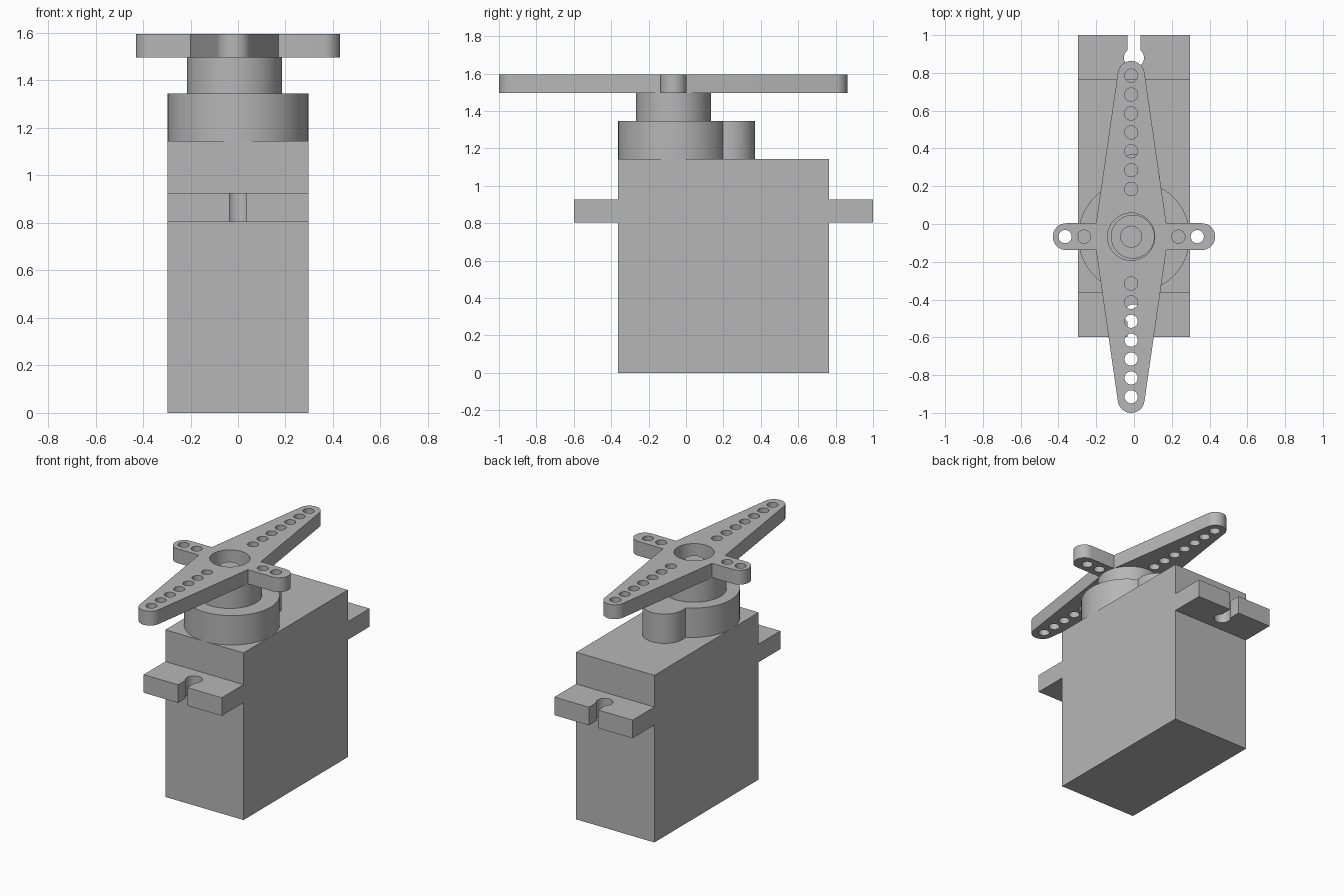
import bpy
import bmesh
from math import sin, cos, pi, radians, asin

cube = bpy.data.objects.get("Cube")
if cube:
    bpy.data.objects.remove(cube, do_unlink=True)

grey = bpy.data.materials.new("plain grey")
grey.use_nodes = True
COLOUR = (0.47, 0.47, 0.47, 1)
grey.diffuse_color = COLOUR
grey.node_tree.nodes["Principled BSDF"].inputs["Base Color"].default_value = COLOUR

HUB = (-0.015, -0.067)      # output axis
BODY_W = 0.296              # half width of the case
FRONT, BACK = -0.363, 0.765
HORN_Z, HORN_TOP = 1.497, 1.595


def arc(cx, cy, r, start, end, n=16):
    """Points along an arc, angles in degrees."""
    angles = [radians(start + (end - start) * i / n) for i in range(n + 1)]
    return [(cx + r * cos(a), cy + r * sin(a)) for a in angles]


def circle(cx, cy, r, n=48):
    return arc(cx, cy, r, 0, 360, n)[:-1]


def prism(name, outlines, z0, z1):
    """Extrude one or more flat outlines between two heights."""
    bm = bmesh.new()
    for outline in outlines:
        face = bm.faces.new([bm.verts.new((x, y, z0)) for x, y in outline])
        top = bmesh.ops.extrude_face_region(bm, geom=[face])["geom"]
        verts = [v for v in top if isinstance(v, bmesh.types.BMVert)]
        bmesh.ops.translate(bm, verts=verts, vec=(0, 0, z1 - z0))
    bmesh.ops.recalc_face_normals(bm, faces=bm.faces)
    mesh = bpy.data.meshes.new(name)
    bm.to_mesh(mesh)
    bm.free()
    mesh.materials.append(grey)
    obj = bpy.data.objects.new(name, mesh)
    bpy.context.collection.objects.link(obj)
    return obj


def boolean(target, tool, operation):
    """Apply a boolean and remove the helper."""
    mod = target.modifiers.new("boolean", 'BOOLEAN')
    mod.operation = operation
    mod.solver = 'EXACT'
    mod.object = tool
    bpy.context.view_layer.objects.active = target
    bpy.ops.object.modifier_apply(modifier=mod.name)
    bpy.data.objects.remove(tool, do_unlink=True)


def smooth(obj):
    bpy.ops.object.select_all(action='DESELECT')
    obj.select_set(True)
    bpy.context.view_layer.objects.active = obj
    bpy.ops.object.shade_smooth_by_angle(angle=radians(30))


# Case
prism("case", [[(-BODY_W, FRONT), (BODY_W, FRONT), (BODY_W, BACK), (-BODY_W, BACK)]], 0, 1.144)


# Mounting tabs with a keyhole notch, mirrored front and back
def tab(name, root, side):
    length, slot, r, depth = 0.235, 0.035, 0.053, 0.12
    half = asin(slot / r) * 180 / pi
    notch = arc(0, length - depth, r, 90 - half, -270 + half, 32)
    outline = [(-BODY_W, 0), (BODY_W, 0), (BODY_W, length), (slot, length)]
    outline += notch + [(-slot, length), (-BODY_W, length)]
    smooth(prism(name, [[(x, root + side * y) for x, y in outline]], 0.803, 0.927))


tab("back_tab", BACK, 1)
tab("front_tab", FRONT, -1)

# Gear housing: large round boss joined to a small one behind it
housing = prism("gear_housing", [circle(0, HUB[1], BODY_W, 64)], 1.144, 1.345)
boolean(housing, prism("small_boss", [circle(0, 0.232, 0.138)], 1.144, 1.345), 'UNION')
smooth(housing)

# Hub with a bore, and the shaft standing in it
hub = prism("hub", [circle(*HUB, 0.2, 64)], 1.345, HORN_Z)
boolean(hub, prism("bore_cutter", [circle(HUB[0] + 0.008, HUB[1], 0.113)], 1.42, 1.7), 'DIFFERENCE')
smooth(hub)
smooth(prism("shaft", [circle(*HUB, 0.058)], 1.42, 1.545))

# Control horn: two tapered long arms and two short rounded arms
R = 0.071
root_l, root_r = HUB[0] - 0.186, HUB[0] + 0.186
low, high = HUB[1] - R, HUB[1] + R
outline = arc(0.43 - R, HUB[1], R, -90, 90)
outline += [(root_r, high)] + arc(HUB[0], 0.863 - R, R, 8, 172) + [(root_l, high)]
outline += arc(R - 0.43, HUB[1], R, 90, 270)
outline += [(root_l, low)] + arc(HUB[0], R - 1, R, 188, 352) + [(root_r, low)]
horn = prism("control_horn", [outline], HORN_Z, HORN_TOP)

# Rows of holes through the horn
holes = [circle(*HUB, 0.125)]
for i in range(7):
    holes.append(circle(HUB[0], 0.185 + 0.1 * i, 0.035, 24))
    holes.append(circle(HUB[0], -0.315 - 0.1 * i, 0.035, 24))
for d in (0.25, 0.35):
    for s in (-1, 1):
        holes.append(circle(HUB[0] + s * d, HUB[1], 0.035, 24))
boolean(horn, prism("hole_cutters", holes, 1.4, 1.7), 'DIFFERENCE')
smooth(horn)
